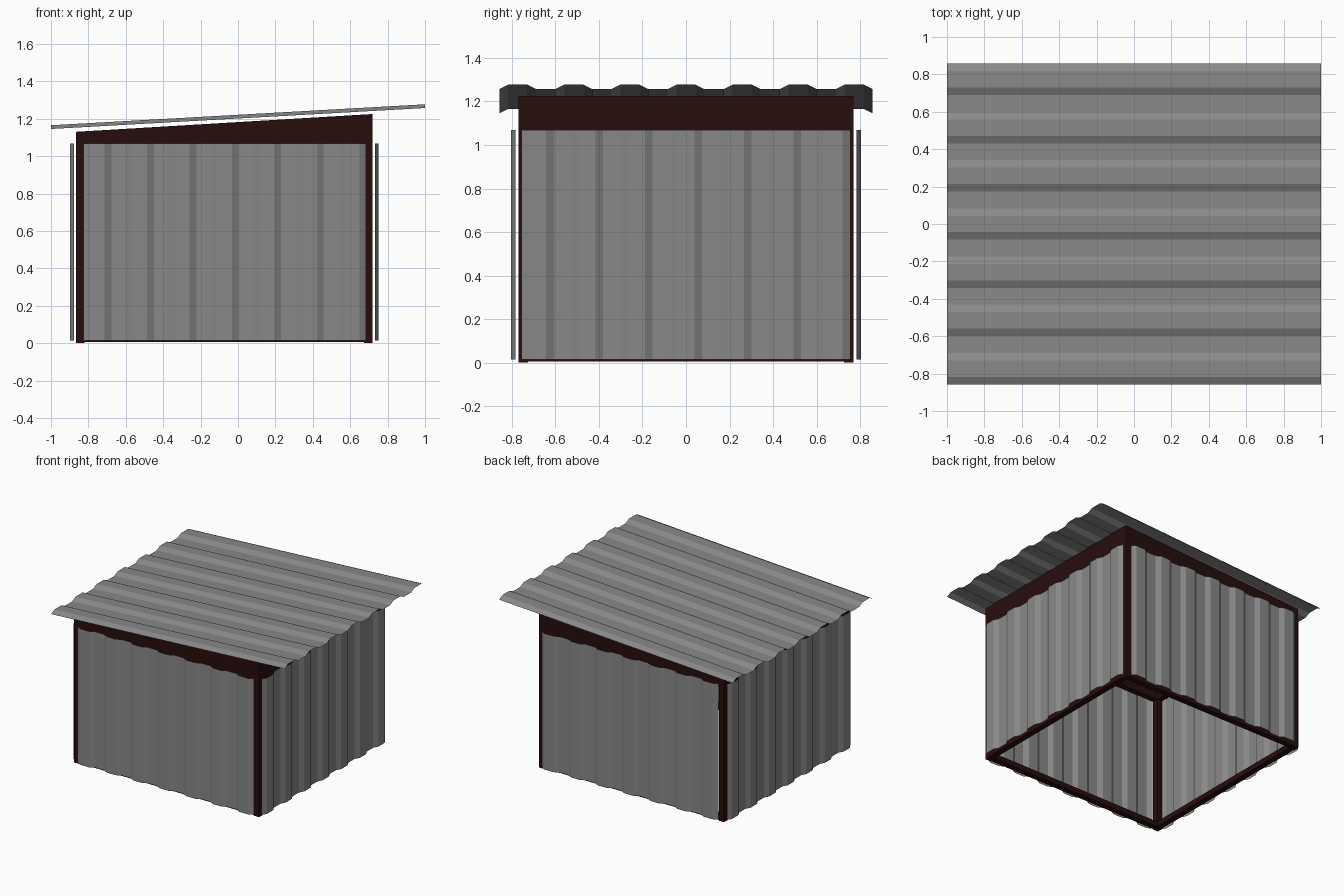
import bpy, bmesh
from mathutils import Vector

if "Cube" in bpy.data.objects:
    bpy.data.objects.remove(bpy.data.objects["Cube"])

def material(name, rgb):
    m = bpy.data.materials.new(name)
    m.diffuse_color = (*rgb, 1)
    m.use_nodes = True
    m.node_tree.nodes["Principled BSDF"].inputs["Base Color"].default_value = m.diffuse_color
    return m

STEEL = material("galvanised grey", (0.25, 0.25, 0.25))
TIMBER = material("dark brown", (0.02, 0.004, 0.004))

def finish(name, bm, mat):
    me = bpy.data.meshes.new(name)
    bm.to_mesh(me)
    bm.free()
    me.materials.append(mat)
    ob = bpy.data.objects.new(name, me)
    bpy.context.collection.objects.link(ob)
    return ob

# Outer frame size and the slope of its top edge
X0, X1, Y = -0.865, 0.72, 0.77
W = 0.045

def top_z(x):
    return 1.13 + (x - X0) * 0.095 / (X1 - X0)

def bar(name, xa, xb, ya, yb, z0, z1=None):
    """Box member; without z1 its top follows the roof slope."""
    bm = bmesh.new()
    bmesh.ops.create_cube(bm, size=1)
    for v in bm.verts:
        x = xb if v.co.x > 0 else xa
        y = yb if v.co.y > 0 else ya
        z = z0 if v.co.z < 0 else (top_z(x) if z1 is None else z1)
        v.co = (x, y, z)
    return finish(name, bm, TIMBER)

def sheet(name, origin, across, along, out):
    """Corrugated sheet: seven trapezoid ribs across, extruded along, crests towards out."""
    origin, across, along, out = map(Vector, (origin, across, along, out))
    rise, crest, pitch, ribs = 0.04, 0.087, 0.2567, 7
    total = (ribs - 1) * pitch + 2 * rise + crest
    profile = []
    for i in range(ribs):
        s = i * pitch
        profile += [(s, 0), (s + rise, 1), (s + rise + crest, 1), (s + 2 * rise + crest, 0)]
    bm = bmesh.new()
    rows = []
    for s, h in profile:
        p = origin + across * (s / total) + out * h
        rows.append((bm.verts.new(p), bm.verts.new(p + along)))
    for a, b in zip(rows, rows[1:]):
        f = bm.faces.new((a[0], b[0], b[1], a[1]))
        f.normal_update()
        if f.normal.dot(out) < 0:
            f.normal_flip()
    return finish(name, bm, STEEL)

# Front and back frames: posts, base rails and sloped gable boards
for side, y in (("front", -Y), ("back", Y - W)):
    bar(side + "_left_post", X0, X0 + W, y, y + W, 0)
    bar(side + "_right_post", X1 - W, X1, y, y + W, 0)
    bar(side + "_base_rail", X0 + W, X1 - W, y, y + W, 0.005, 0.045)
    bar(side + "_gable_board", X0 + W, X1 - W, y, y + W, 1.04)

# Side frames: base rails and header boards
for side, x in (("left", X0), ("right", X1 - W)):
    bar(side + "_base_rail", x, x + W, -Y + W, Y - W, 0.005, 0.045)
    bar(side + "_header_board", x, x + W, -Y + W, Y - W, 1.04)

# Corrugated wall cladding, standing slightly off the frame
Z0, UP, D = 0.015, (0, 0, 1.053), 0.02
sheet("front_wall", (-0.825, -0.783, Z0), (1.51, 0, 0), UP, (0, -D, 0))
sheet("back_wall", (0.685, 0.783, Z0), (-1.51, 0, 0), UP, (0, D, 0))
sheet("right_wall", (0.732, -0.755, Z0), (0, 1.51, 0), UP, (D, 0, 0))
sheet("left_wall", (-0.878, 0.755, Z0), (0, -1.51, 0), UP, (-D, 0, 0))

# Sloping corrugated roof
sheet("roof", (-1, -0.857, 1.145), (0, 1.714, 0), (2, 0, 0.112), (0, 0, 0.02))
